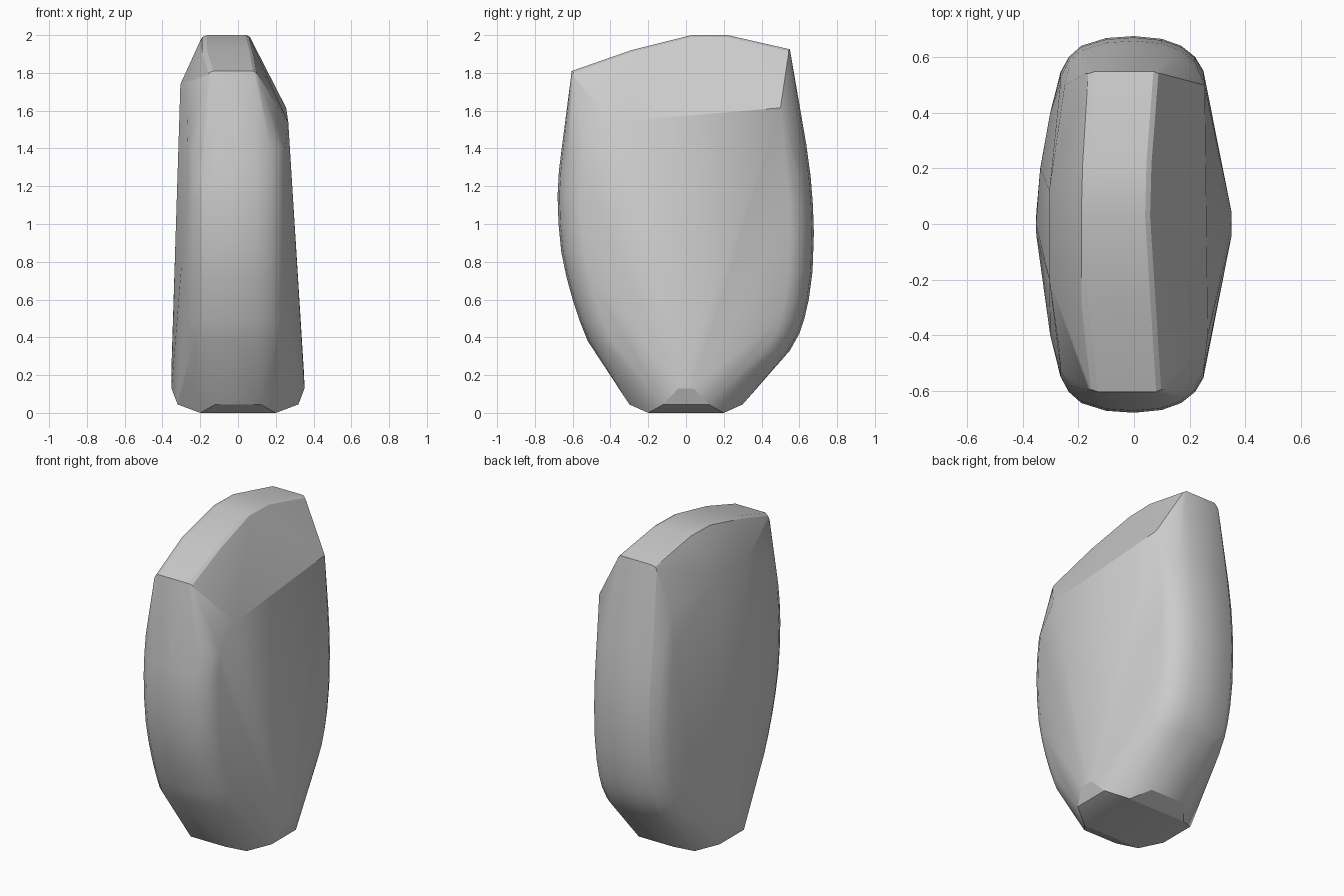
import bpy
import bmesh
import math

cube = bpy.data.objects.get("Cube")
if cube:
    bpy.data.objects.remove(cube, do_unlink=True)

points = []

# Base: square foot and the chamfer ring just above it
for sx in (-1, 1):
    for sy in (-1, 1):
        points += [(0.2 * sx, 0.2 * sy, 0),
                   (0.32 * sx, 0.12 * sy, 0.045),
                   (0.12 * sx, 0.3 * sy, 0.045),
                   (0.352 * sx, 0.04 * sy, 0.13)]
points += [(0.35, 0, 0.2), (-0.353, 0, 0.22)]

# Rounded end: x position and setback from the outermost line
END = [(-0.265, 0.13), (-0.235, 0.075), (-0.19, 0.035), (-0.1, 0.007), (0, 0),
       (0.1, 0.01), (0.17, 0.035), (0.22, 0.075), (0.25, 0.125)]


def rounded_end(sign, stations):
    """Sweep the end profile up a list of (height, reach)."""
    for z, reach in stations:
        for x, setback in END:
            points.append((x, sign * (reach - setback), z))


rounded_end(-1, [(0.38, 0.52), (0.48, 0.56), (0.6, 0.6), (0.72, 0.633), (0.85, 0.66),
                 (1.0, 0.675), (1.15, 0.68), (1.28, 0.673), (1.4, 0.658)])
rounded_end(1, [(0.33, 0.55), (0.42, 0.6), (0.5, 0.627), (0.6, 0.65), (0.75, 0.67),
                (0.95, 0.677), (1.1, 0.672), (1.25, 0.66), (1.42, 0.637)])

# Top strip: y, height, left edge, right edge, with slightly rounded shoulders
for y, z, x0, x1 in [(-0.605, 1.81, -0.13, 0.08), (-0.29, 1.92, -0.165, 0.06),
                     (0.03, 2.0, -0.165, 0.04), (0.22, 2.0, -0.16, 0.045),
                     (0.55, 1.925, -0.14, 0.07)]:
    points += [(x0, y, z), (x1, y, z)]
    inset = y * 0.985
    points += [(x0 - 0.025, inset, z - 0.011), (x0 - 0.036, inset, z - 0.032),
               (x1 + 0.018, inset, z - 0.01), (x1 + 0.028, inset, z - 0.03)]

# Upper crease of the broad sides
points += [(0.266, -0.4, 1.54), (0.255, 0.5, 1.615),
           (-0.305, -0.2, 1.74), (-0.305, 0.12, 1.74),
           (-0.27, -0.45, 1.58), (-0.25, 0.5, 1.62)]

# Gentle swell of the side facing -x
points += [(-0.338, 0.2, 0.5), (-0.302, 0.4, 0.75), (-0.302, -0.4, 0.75)]

# Wrap the points in a convex skin
bm = bmesh.new()
for p in points:
    bm.verts.new(p)
hull = bmesh.ops.convex_hull(bm, input=bm.verts[:])
spare = {g for g in hull["geom_interior"] + hull["geom_unused"]
         if isinstance(g, bmesh.types.BMVert) and g.is_valid}
bmesh.ops.delete(bm, geom=list(spare), context="VERTS")
bmesh.ops.recalc_face_normals(bm, faces=bm.faces[:])
mesh = bpy.data.meshes.new("stone")
bm.to_mesh(mesh)
bm.free()

stone = bpy.data.objects.new("stone", mesh)
bpy.context.collection.objects.link(stone)

# Plain grey
grey = bpy.data.materials.new("stone_grey")
grey.use_nodes = True
colour = (0.6, 0.6, 0.6, 1)
grey.diffuse_color = colour
grey.node_tree.nodes["Principled BSDF"].inputs["Base Color"].default_value = colour
mesh.materials.append(grey)

bpy.ops.object.select_all(action="DESELECT")
stone.select_set(True)
bpy.context.view_layer.objects.active = stone
bpy.ops.object.shade_smooth_by_angle(angle=math.radians(22))
